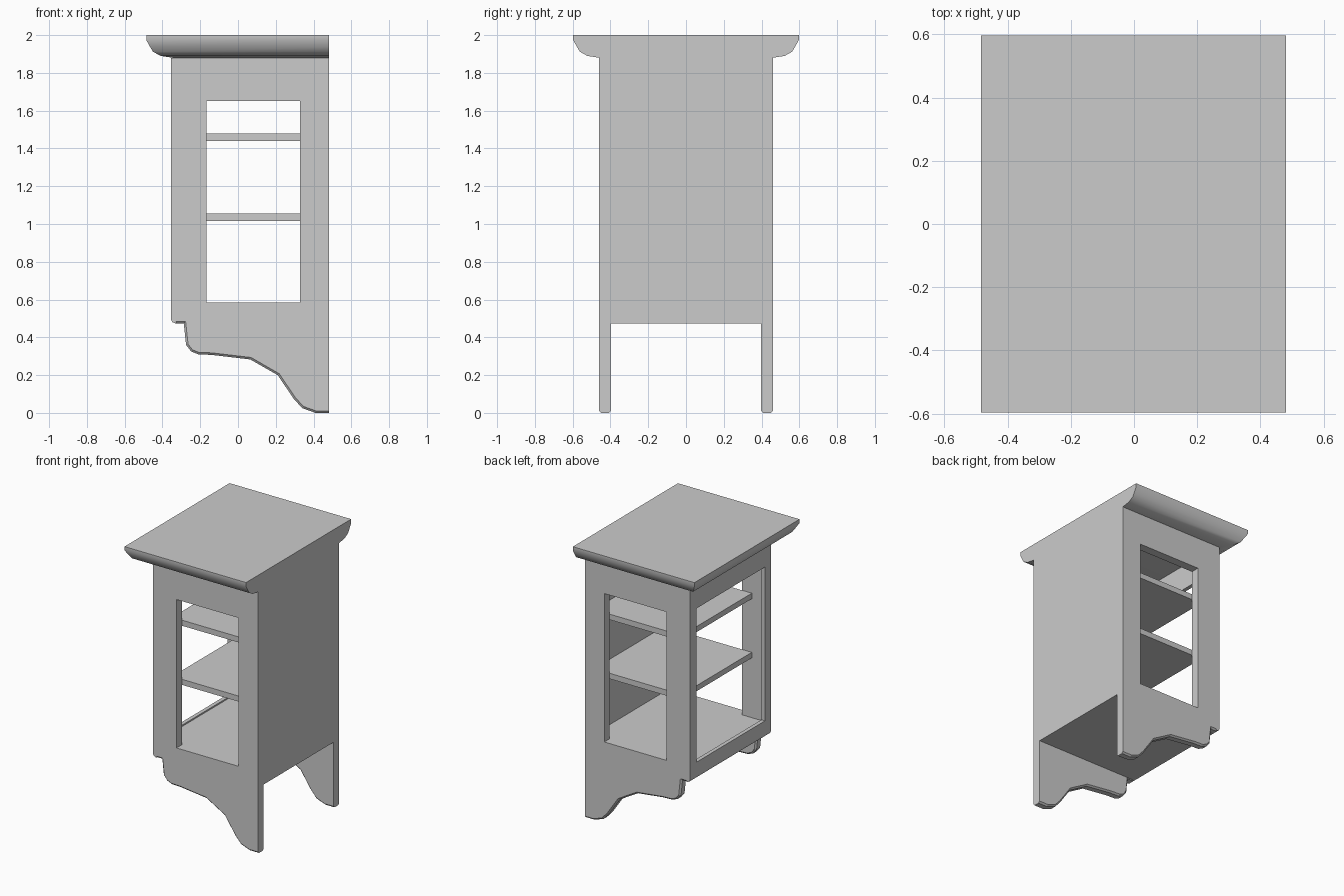
import bpy, bmesh

if "Cube" in bpy.data.objects:
    bpy.data.objects.remove(bpy.data.objects["Cube"])


def finish(bm, name):
    bmesh.ops.recalc_face_normals(bm, faces=bm.faces[:])
    me = bpy.data.meshes.new(name)
    bm.to_mesh(me)
    bm.free()
    ob = bpy.data.objects.new(name, me)
    bpy.context.collection.objects.link(ob)
    return ob


def extrude_profile(name, pts, y0, y1, bevel_below=None):
    """Extrude an xz outline along y, optionally chamfering its lower rim."""
    bm = bmesh.new()
    face = bm.faces.new([bm.verts.new((x, y0, z)) for x, z in pts])
    res = bmesh.ops.extrude_face_region(bm, geom=[face])
    new = [g for g in res['geom'] if isinstance(g, bmesh.types.BMVert)]
    bmesh.ops.translate(bm, verts=new, vec=(0, y1 - y0, 0))
    if bm.faces and not face.is_valid:
        pass
    elif all(len(e.link_faces) == 1 for e in face.edges):
        bm.faces.new([v for v in face.verts])
    bmesh.ops.recalc_face_normals(bm, faces=bm.faces[:])
    if bevel_below is not None:
        rim = [e for e in bm.edges
               if abs(e.verts[0].co.y - e.verts[1].co.y) < 1e-5
               and max(v.co.z for v in e.verts) < bevel_below]
        bmesh.ops.bevel(bm, geom=rim, offset=0.011, segments=1,
                        affect='EDGES', clamp_overlap=True)
    return finish(bm, name)


def box(name, x, y, z):
    pts = [(x[0], z[0]), (x[1], z[0]), (x[1], z[1]), (x[0], z[1])]
    return extrude_profile(name, pts, y[0], y[1])


def cut(ob, x, y, z):
    """Cut a rectangular opening through an object."""
    cutter = box("opening_cutter", x, y, z)
    cutter.hide_render = True
    mod = ob.modifiers.new("opening", 'BOOLEAN')
    mod.operation = 'DIFFERENCE'
    mod.solver = 'EXACT'
    mod.object = cutter
    bpy.context.view_layer.objects.active = ob
    bpy.ops.object.modifier_apply(modifier=mod.name)
    bpy.data.objects.remove(cutter)


# side panels with scalloped foot and window
outline = [(-0.327, 1.88), (-0.327, 0.472), (-0.287, 0.472), (-0.275, 0.36),
           (-0.248, 0.325), (-0.21, 0.31), (-0.14, 0.307), (0.065, 0.283),
           (0.21, 0.20), (0.295, 0.075), (0.34, 0.025), (0.41, 0.0),
           (0.482, 0.0), (0.482, 1.88)]
for side, s in (("left", -1), ("right", 1)):
    y0, y1 = sorted((s * 0.398, s * 0.46))
    panel = extrude_profile(side + "_side_panel", outline, y0, y1, 0.4725)
    cut(panel, (-0.167, 0.328), (y0 - 0.1, y1 + 0.1), (0.585, 1.652))

# door frame on the narrow end
door = extrude_profile("door_frame",
                       [(-0.355, 1.88), (-0.355, 0.495), (-0.347, 0.48),
                        (-0.327, 0.472), (-0.327, 1.88)], -0.46, 0.46)
cut(door, (-0.5, -0.2), (-0.39, 0.39), (0.595, 1.70))

# back, base and shelves
box("back_panel", (0.452, 0.482), (-0.398, 0.398), (0.472, 1.88))
box("base", (-0.327, 0.452), (-0.398, 0.398), (0.472, 0.585))
for i, z in enumerate((1.015, 1.44)):
    box("shelf_%d" % (i + 1), (-0.245, 0.452), (-0.398, 0.398), (z, z + 0.04))

# flared crown top, flush at the back
bm = bmesh.new()
rings = []
for d, z in ((0.14, 1.88), (0.075, 1.89), (0.035, 1.912), (0.02, 1.937),
             (0.0, 1.973), (0.0, 2.0)):
    x0, y = -0.485 + d, 0.597 - d
    rings.append([bm.verts.new(p) for p in
                  ((x0, -y, z), (0.482, -y, z), (0.482, y, z), (x0, y, z))])
for a, b in zip(rings, rings[1:]):
    for i in range(4):
        j = (i + 1) % 4
        bm.faces.new((a[i], a[j], b[j], b[i]))
bm.faces.new(rings[0])
bm.faces.new(rings[-1])
crown = finish(bm, "crown_top")
bpy.ops.object.select_all(action='DESELECT')
crown.select_set(True)
bpy.context.view_layer.objects.active = crown
bpy.ops.object.shade_smooth_by_angle(angle=0.6)
